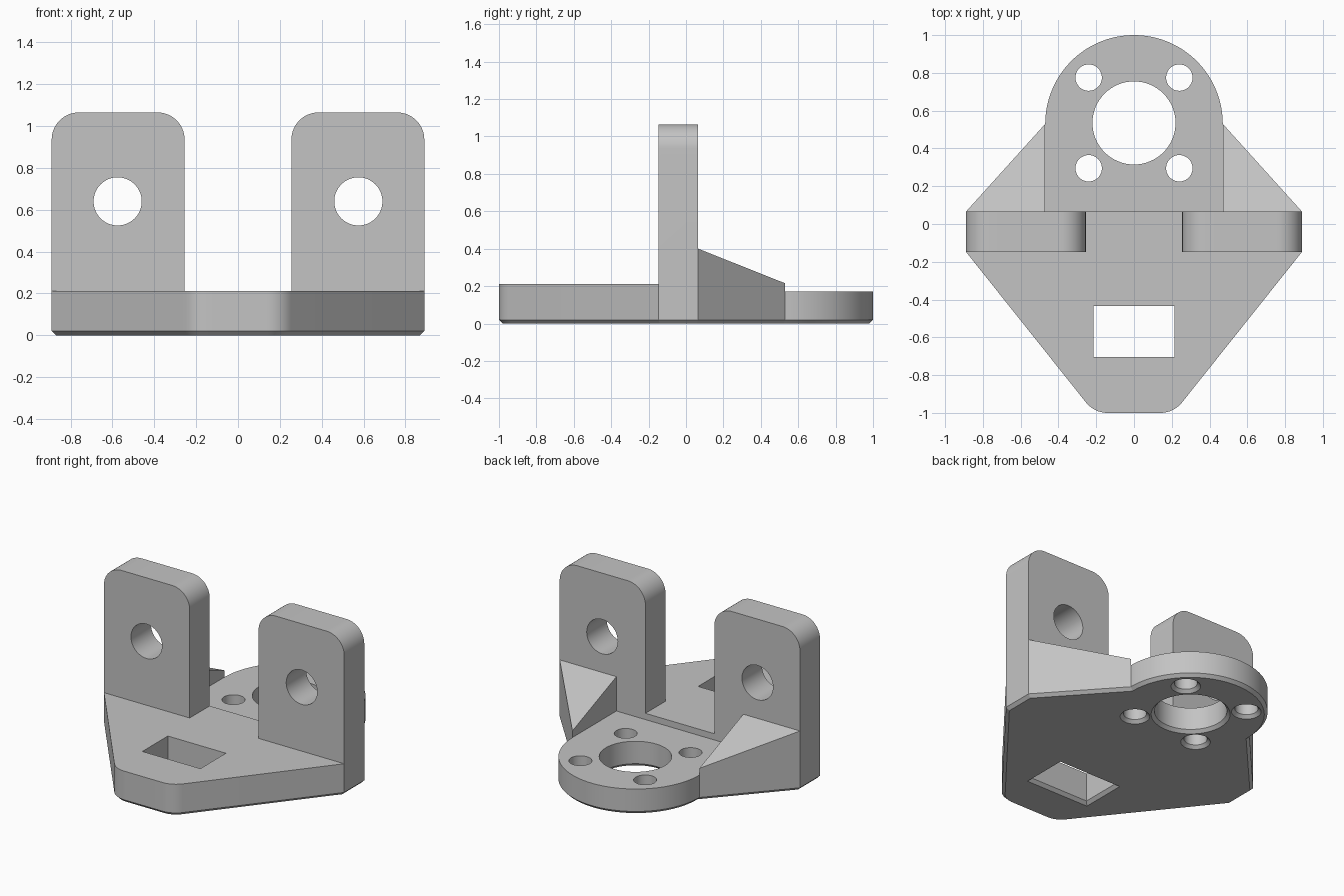
import bpy, bmesh
from math import pi, sin, cos, tan, radians
from mathutils import Vector

if "Cube" in bpy.data.objects:
    bpy.data.objects.remove(bpy.data.objects["Cube"])

grey = bpy.data.materials.new("plain_grey")
grey.use_nodes = True
grey.diffuse_color = (0.55, 0.55, 0.55, 1)
grey.node_tree.nodes["Principled BSDF"].inputs["Base Color"].default_value = grey.diffuse_color

# Main dimensions
CHAMFER = 0.02
LOW, HIGH = 0.17, 0.212          # rear and front plate tops
WIDE, BACK, FRONT = 0.89, 0.065, -0.147
RING_Y, RING_R = 0.53, 0.47


def arc(cx, cy, r, a0, a1, n):
    return [Vector((cx + r * cos(a), cy + r * sin(a)))
            for a in (a0 + (a1 - a0) * i / n for i in range(n + 1))]


def circle(cx, cy, r, n=64):
    return arc(cx, cy, r, 0, 2 * pi, n)[:-1]


def rect(x0, x1, y0, y1):
    return [Vector(p) for p in ((x0, y0), (x1, y0), (x1, y1), (x0, y1))]


def mirrored(half):
    """Close a counter-clockwise right half outline with its mirror image."""
    other = [Vector((-p.x, p.y)) for p in reversed(half) if abs(p.x) > 1e-5]
    return half + other


def offset(pts, d):
    """Grow a counter-clockwise outline by d with mitred corners."""
    out = []
    for i, p in enumerate(pts):
        a = (p - pts[i - 1]).normalized()
        b = (pts[(i + 1) % len(pts)] - p).normalized()
        na, nb = Vector((a.y, -a.x)), Vector((b.y, -b.x))
        out.append(p + (na + nb) * d / (1 + na.dot(nb)))
    return out


def loft(name, pts, levels, upright=False):
    """Solid through (level, growth) steps, rising in z or running along y."""
    bm = bmesh.new()
    rings = []
    for w, d in levels:
        rings.append([bm.verts.new((p.x, w, p.y) if upright else (p.x, p.y, w))
                      for p in offset(pts, d)])
    for r0, r1 in zip(rings, rings[1:]):
        for i in range(len(pts)):
            j = (i + 1) % len(pts)
            bm.faces.new((r0[i], r0[j], r1[j], r1[i]))
    bm.faces.new(rings[0][::-1])
    bm.faces.new(rings[-1])
    bmesh.ops.recalc_face_normals(bm, faces=bm.faces)
    mesh = bpy.data.meshes.new(name)
    bm.to_mesh(mesh)
    bm.free()
    mesh.materials.append(grey)
    obj = bpy.data.objects.new(name, mesh)
    bpy.context.collection.objects.link(obj)
    return obj


def combine(target, tool, operation):
    mod = target.modifiers.new(operation.lower(), 'BOOLEAN')
    mod.operation, mod.solver, mod.object = operation, 'EXACT', tool
    bpy.context.view_layer.objects.active = target
    bpy.ops.object.modifier_apply(modifier=mod.name)
    bpy.data.objects.remove(tool)


# Front nose with rounded corners
slope = Vector((0.64, 0.80)).normalized()
corner, run = Vector((0.21, -1)), 0.07
turn = math_turn = pi / 2 - Vector((0, 1)).angle(slope)
radius = run / tan(turn / 2)
nose = arc(corner.x - run, -1 + radius, radius, -pi / 2, -pi / 2 + turn, 10)
shoulder = nose + [Vector((WIDE, FRONT)), Vector((WIDE, BACK))]

# Base plate with a rounded rear end and a chamfered underside
outline = mirrored(shoulder + arc(0, RING_Y, RING_R, 0, pi / 2, 40))
bracket = loft("mounting_bracket", outline, [(0, -CHAMFER), (CHAMFER, 0), (LOW, 0)])

# Thicker front plate
combine(bracket, loft("front_plate", mirrored(shoulder), [(0.1, 0), (HIGH, 0)]), 'UNION')

for side in (-1, 1):
    # Upright lug with rounded top corners
    mid, half, top, r = 0.5725, 0.3175, 1.065, 0.13
    lug = [Vector((-half, 0.1)), Vector((half, 0.1))]
    lug += arc(half - r, top - r, r, 0, pi / 2, 16)
    lug += arc(r - half, top - r, r, pi / 2, pi, 16)
    lug = [p + Vector((side * mid, 0)) for p in lug]
    combine(bracket, loft("lug", lug, [(FRONT, 0), (BACK, 0)], True), 'UNION')

    # Sloped gusset behind the lug
    tri = [Vector((side * RING_R, BACK)), Vector((side * WIDE, BACK)),
           Vector((side * RING_R, RING_Y))]
    if side < 0:
        tri.reverse()
    gusset = loft("gusset", tri, [(0.1, 0), (0.4, 0)])
    for v in gusset.data.vertices:
        if v.co.z > 0.3 and v.co.y > 0.3:
            v.co.z = 0.215
    combine(bracket, gusset, 'UNION')

    # Pin hole through the lug
    pin = circle(side * 0.575, 0.64, 0.115)
    combine(bracket, loft("pin_cutter", pin, [(-0.4, 0), (0.3, 0)], True), 'DIFFERENCE')

# Vertical openings, each chamfered below
openings = [circle(0, 0.535, 0.22), rect(-0.215, 0.215, -0.705, -0.435)]
openings += [circle(x, y, 0.07, 40) for x in (-0.24, 0.24) for y in (0.295, 0.775)]
for shape in openings:
    cutter = loft("opening_cutter", shape,
                  [(-CHAMFER, 2 * CHAMFER), (CHAMFER, 0), (0.5, 0)])
    combine(bracket, cutter, 'DIFFERENCE')

# Merge coplanar seams, then smooth the curved walls
bm = bmesh.new()
bm.from_mesh(bracket.data)
bmesh.ops.remove_doubles(bm, verts=bm.verts, dist=0.0001)
bmesh.ops.dissolve_limit(bm, angle_limit=radians(0.3), verts=bm.verts, edges=bm.edges)
bm.to_mesh(bracket.data)
bm.free()
bpy.ops.object.select_all(action='DESELECT')
bracket.select_set(True)
bpy.context.view_layer.objects.active = bracket
bpy.ops.object.shade_smooth_by_angle(angle=radians(25))
